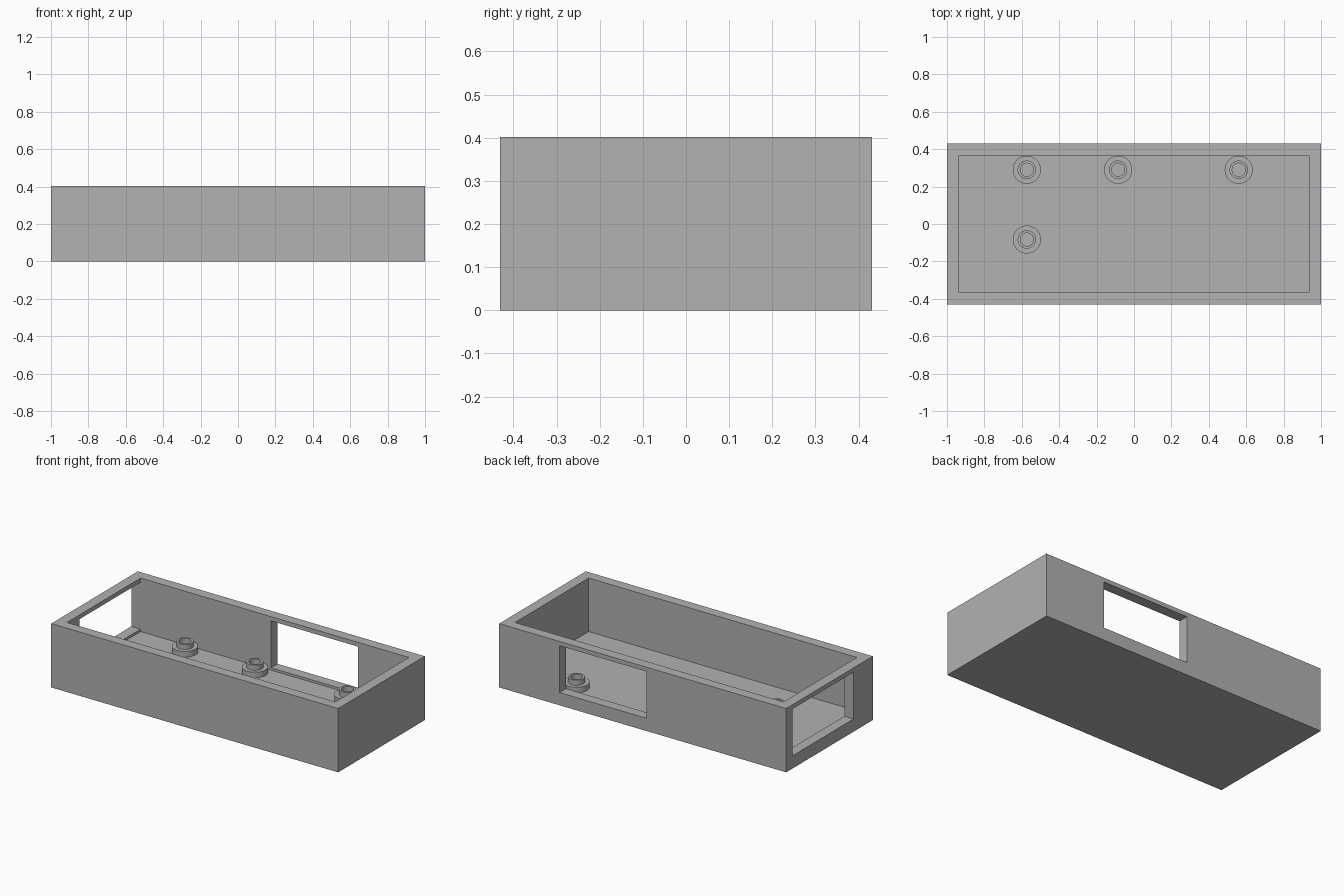
import bpy
import bmesh
import math
from mathutils import Matrix, Vector

if "Cube" in bpy.data.objects:
    bpy.data.objects.remove(bpy.data.objects["Cube"], do_unlink=True)

# Single plain material
GREY = (0.445, 0.445, 0.445, 1.0)
grey = bpy.data.materials.new("plain_grey")
grey.use_nodes = True
grey.diffuse_color = GREY
grey.node_tree.nodes["Principled BSDF"].inputs["Base Color"].default_value = GREY

# Main dimensions
HALF_X, HALF_Y, HEIGHT = 1.0, 0.431, 0.402
WALL = FLOOR = 0.065
IN_X, IN_Y = HALF_X - WALL, HALF_Y - WALL
SILL, HEAD = 0.08, 0.375


def add_object(name, bm):
    bmesh.ops.recalc_face_normals(bm, faces=bm.faces)
    mesh = bpy.data.meshes.new(name)
    bm.to_mesh(mesh)
    bm.free()
    mesh.materials.append(grey)
    obj = bpy.data.objects.new(name, mesh)
    bpy.context.scene.collection.objects.link(obj)
    return obj


def box(name, low, high):
    low, high = Vector(low), Vector(high)
    bm = bmesh.new()
    matrix = Matrix.Translation((low + high) / 2) @ Matrix.Diagonal((*(high - low), 1))
    bmesh.ops.create_cube(bm, size=1, matrix=matrix)
    return add_object(name, bm)


def cut(target, cutter):
    mod = target.modifiers.new("cut", "BOOLEAN")
    mod.operation = "DIFFERENCE"
    mod.solver = "EXACT"
    mod.object = cutter
    bpy.context.view_layer.update()
    graph = bpy.context.evaluated_depsgraph_get()
    result = bpy.data.meshes.new_from_object(target.evaluated_get(graph))
    target.modifiers.clear()
    target.data = result
    bpy.data.objects.remove(cutter, do_unlink=True)


def lathe(name, profile, centre, sides=48):
    bm = bmesh.new()
    verts = [bm.verts.new((r, 0, z)) for r, z in profile]
    edges = [bm.edges.new(pair) for pair in zip(verts, verts[1:])]
    bmesh.ops.spin(bm, geom=verts + edges, cent=(0, 0, 0), axis=(0, 0, 1),
                   angle=math.tau, steps=sides, use_duplicate=False)
    bmesh.ops.remove_doubles(bm, verts=bm.verts, dist=0.0001)
    obj = add_object(name, bm)
    obj.location = (*centre, 0)
    bpy.ops.object.select_all(action="DESELECT")
    obj.select_set(True)
    bpy.context.view_layer.objects.active = obj
    bpy.ops.object.shade_smooth_by_angle(angle=math.radians(30))
    return obj


# Open tray with a cavity and two wall openings
tray = box("tray", (-HALF_X, -HALF_Y, 0), (HALF_X, HALF_Y, HEIGHT))
cut(tray, box("cavity", (-IN_X, -IN_Y, FLOOR), (IN_X, IN_Y, HEIGHT + 0.1)))
cut(tray, box("back_opening", (-0.025, IN_Y - 0.1, SILL), (0.58, HALF_Y + 0.1, HEAD)))
cut(tray, box("end_opening", (-HALF_X - 0.1, -0.24, SILL), (-IN_X + 0.1, IN_Y, HEAD)))

# Stepped hollow standoffs on the floor
OUTER, BOSS, HOLE = 0.075, 0.049, 0.035
STEP, TOP = 0.1, 0.132
standoff = [(OUTER, FLOOR), (OUTER, STEP), (BOSS, STEP),
            (BOSS, TOP), (HOLE, TOP), (HOLE, FLOOR)]
spots = {
    "standoff_back_right": (-0.573, 0.29),
    "standoff_back_middle": (-0.085, 0.29),
    "standoff_back_left": (0.56, 0.29),
    "standoff_front_right": (-0.573, -0.083),
}
for name, centre in spots.items():
    lathe(name, standoff, centre)
